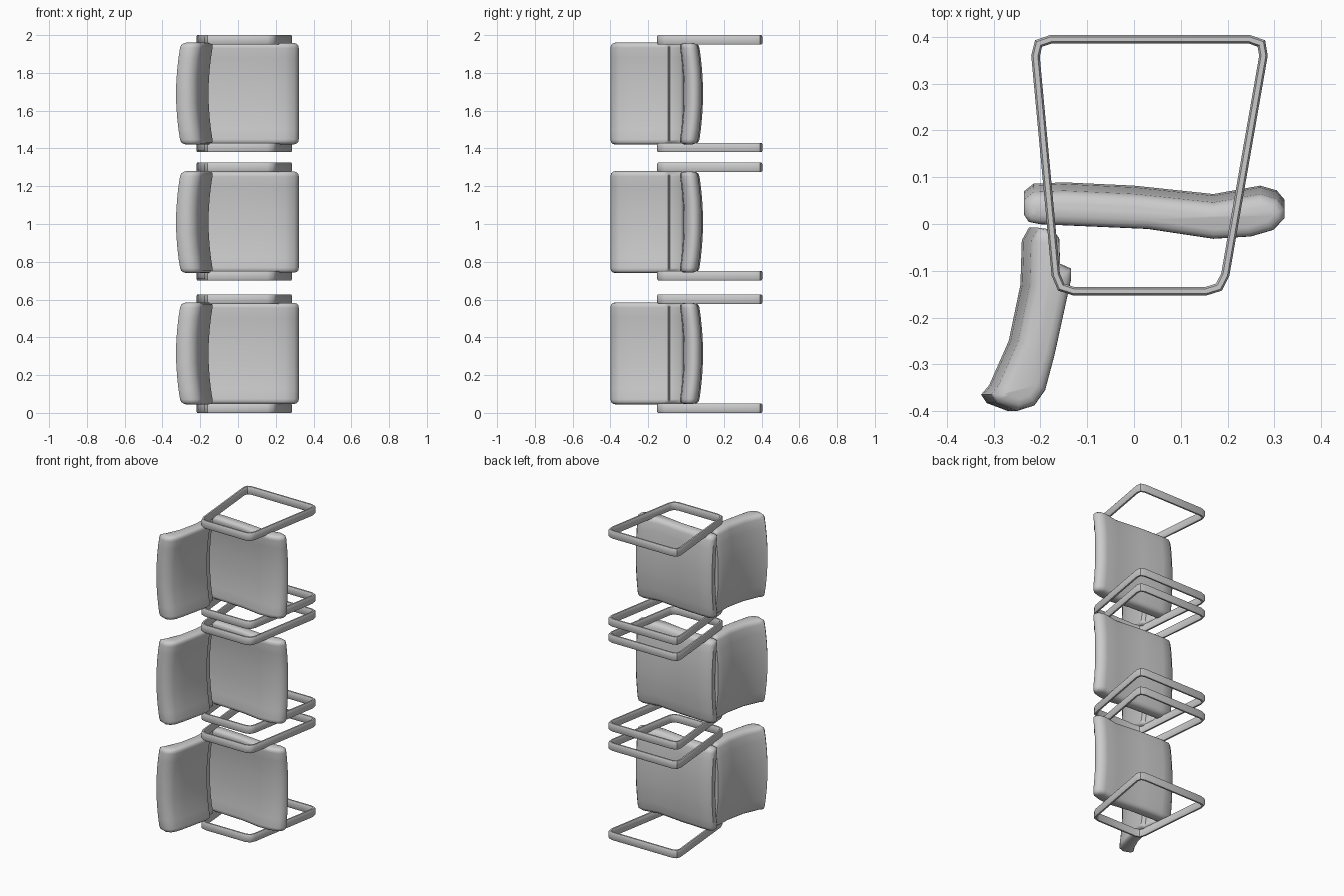
import bpy, math
from mathutils import Vector

if "Cube" in bpy.data.objects:
    bpy.data.objects.remove(bpy.data.objects["Cube"])


def make_object(name, verts, faces, angle=40):
    me = bpy.data.meshes.new(name)
    me.from_pydata(verts, [], faces)
    me.validate()
    ob = bpy.data.objects.new(name, me)
    bpy.context.collection.objects.link(ob)
    bpy.ops.object.select_all(action='DESELECT')
    ob.select_set(True)
    bpy.context.view_layer.objects.active = ob
    bpy.ops.object.mode_set(mode='EDIT')
    bpy.ops.mesh.select_all(action='SELECT')
    bpy.ops.mesh.normals_make_consistent(inside=False)
    bpy.ops.object.mode_set(mode='OBJECT')
    bpy.ops.object.shade_smooth_by_angle(angle=math.radians(angle))
    return ob


def offset_loop(pts, d):
    """Mitred offset of a counter-clockwise loop; positive d moves outward."""
    out, n = [], len(pts)
    for i in range(n):
        p = Vector(pts[i])
        a = (p - Vector(pts[i - 1])).normalized()
        b = (Vector(pts[(i + 1) % n]) - p).normalized()
        n1, n2 = Vector((a.y, -a.x)), Vector((b.y, -b.x))
        m = (n1 + n2).normalized()
        out.append(p + m * d / max(m.dot(n1), 0.6))
    return out


def cushion(name, profile, zc, half, dish):
    """Profile lofted across the width, hollowed in the middle, rounded at the ends."""
    n = len(profile)
    sections = [(1, .024), (.985, .012), (.955, .003), (.9, 0), (.7, 0), (.45, 0), (.2, 0)]
    sections = [(-t, i) for t, i in sections] + sections[::-1]
    verts, faces = [], []
    for t, inset in sections:
        k = 1 - t * t
        for p in offset_loop(profile, -inset):
            verts.append((p.x + dish[0] * k, p.y + dish[1] * k, zc + half * t))
    for s in range(len(sections) - 1):
        for i in range(n):
            j = (i + 1) % n
            faces.append((s * n + i, s * n + j, (s + 1) * n + j, (s + 1) * n + i))
    last = (len(sections) - 1) * n
    faces += [tuple(range(n))[::-1], tuple(range(last, last + n))]
    return make_object(name, verts, faces, 50)


def rounded_path(corners, r):
    pts, n = [], len(corners)
    for i in range(n):
        p = Vector(corners[i])
        a = (Vector(corners[i - 1]) - p).normalized() * r
        b = (Vector(corners[(i + 1) % n]) - p).normalized() * r
        pts += [p + a, p + (a + b) * 0.25, p + b]
    return pts


def leg_frame(name, path, zc):
    """Closed loop of flat oval tube."""
    section = [(-.009, -.018), (-.005, -.025), (.005, -.025), (.009, -.018),
               (.009, .018), (.005, .025), (-.005, .025), (-.009, .018)]
    n, m = len(path), len(section)
    verts = []
    for d, z in section:
        verts += [(p.x, p.y, zc + z) for p in offset_loop(path, d)]
    faces = []
    for s in range(m):
        s2 = (s + 1) % m
        for i in range(n):
            j = (i + 1) % n
            faces.append((s * n + i, s * n + j, s2 * n + j, s2 * n + i))
    return make_object(name, verts, faces)


# side profiles, counter-clockwise
seat_profile = [(-.235, .015), (-.225, 0), (-.2, -.005), (.03, -.015), (.17, -.036),
                (.25, -.031), (.298, -.017), (.322, .008), (.322, .03), (.305, .05),
                (.27, .06), (.17, .042), (0, .06), (-.15, .067), (-.215, .064), (-.235, .048)]
back_profile = [(-.13, -.095), (-.153, -.085), (-.155, -.03), (-.17, -.012), (-.2, -.008),
                (-.215, -.035), (-.218, -.13), (-.243, -.25), (-.285, -.345), (-.302, -.365),
                (-.29, -.383), (-.245, -.4), (-.208, -.388), (-.185, -.355), (-.165, -.28),
                (-.13, -.12)]
frame_path = rounded_path([(-.164, -.144), (.189, -.144), (.283, .395), (-.214, .395)], .036)

# three chairs along the width
for i, zc in enumerate((.315, 1.01, 1.69)):
    cushion(f"seat_{i + 1}", seat_profile, zc, .268, (0, .023))
    cushion(f"backrest_{i + 1}", back_profile, zc, .27, (-.026, 0))

# two leg frames for each chair
for i, zc in enumerate((.025, .602, .727, 1.3, 1.405, 1.975)):
    leg_frame(f"leg_frame_{i + 1}", frame_path, zc)
